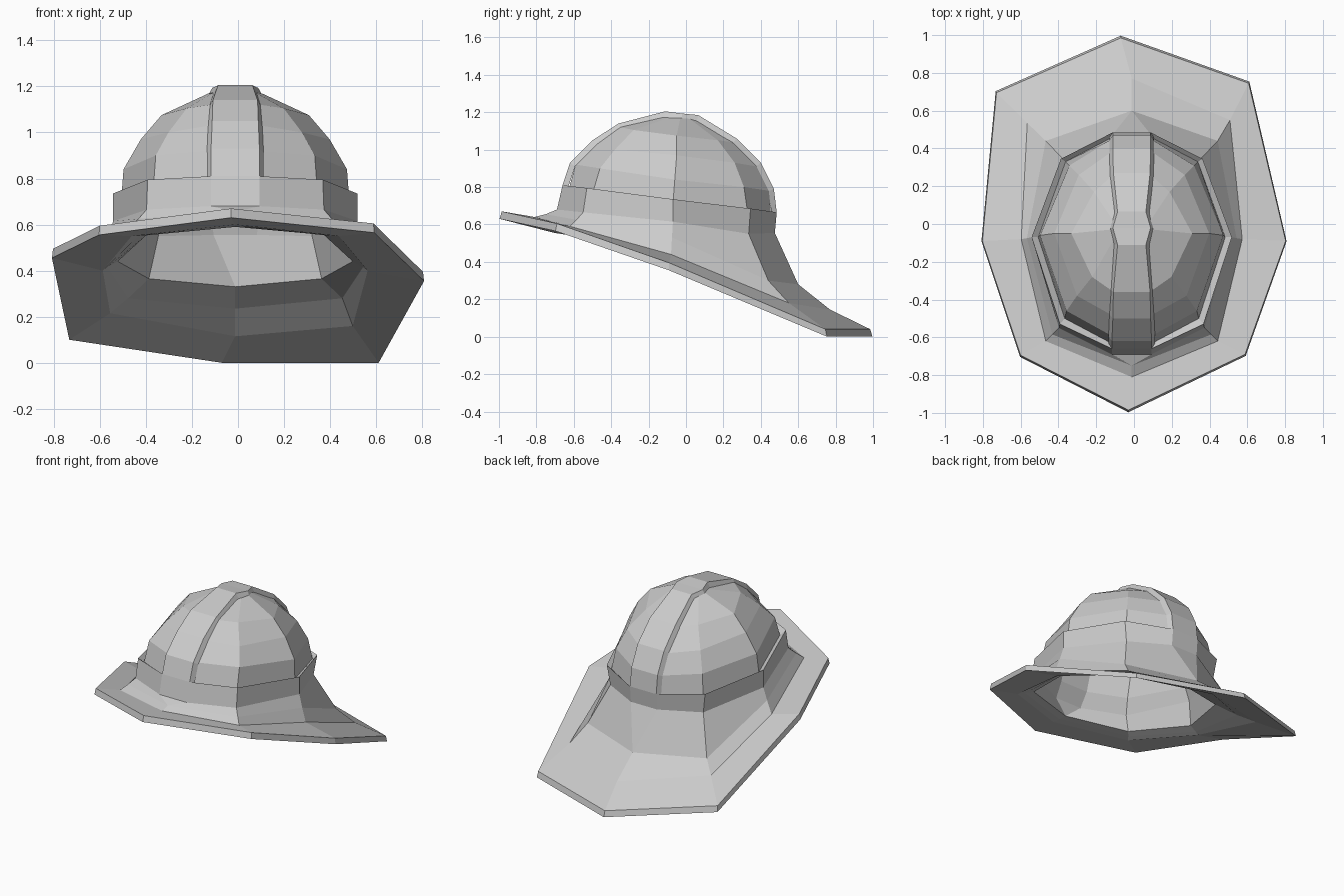
import bpy, bmesh
from mathutils import Vector

CX = -0.012  # middle of the slightly off-centre crown


def ring(half):
    """Ten-column loop from five right-hand points: front ... back, mirrored."""
    right = [Vector((CX + x, y, z)) for x, y, z in half]
    left = [Vector((CX - x, y, z)) for x, y, z in reversed(half)]
    return right + left


def shrink(pts, f, centre=Vector((CX, -0.08, 0.55))):
    return [centre + (p - centre) * f for p in pts]


def loft(name, rings):
    """Skin a stack of closed loops and cap both ends."""
    bm = bmesh.new()
    loops = [[bm.verts.new(p) for p in r] for r in rings]
    n = len(rings[0])
    for a, b in zip(loops, loops[1:]):
        for i in range(n):
            j = (i + 1) % n
            bm.faces.new((a[i], a[j], b[j], b[i]))
    bm.faces.new(loops[0])
    bm.faces.new(loops[-1])
    bmesh.ops.remove_doubles(bm, verts=bm.verts[:], dist=0.0005)
    bmesh.ops.recalc_face_normals(bm, faces=bm.faces[:])
    me = bpy.data.meshes.new(name)
    bm.to_mesh(me)
    bm.free()
    ob = bpy.data.objects.new(name, me)
    bpy.context.collection.objects.link(ob)
    return ob


# crown panels, top to bottom
dome = [ring(h) for h in (
    [(.085, -.12, 1.175), (.1, -.09, 1.17), (.115, -.03, 1.17), (.1, .02, 1.165), (.085, .05, 1.165)],
    [(.11, -.35, 1.12), (.21, -.28, 1.105), (.32, -.05, 1.075), (.2, .17, 1.05), (.11, .25, 1.04)],
    [(.11, -.48, 1.03), (.29, -.38, 1.0), (.41, -.05, .97), (.28, .26, .93), (.11, .38, .91)],
    [(.11, -.59, .92), (.345, -.46, .90), (.485, -.06, .84), (.33, .31, .80), (.11, .445, .78)],
    [(.11, -.63, .78), (.355, -.50, .765), (.495, -.07, .71), (.35, .33, .66), (.11, .455, .64)],
)]

# raised band and flared skirt
skirt = [ring(h) for h in (
    [(.105, -.66, .81), (.38, -.53, .795), (.53, -.07, .735), (.375, .345, .685), (.1, .485, .665)],
    [(.105, -.69, .68), (.385, -.55, .665), (.53, -.07, .615), (.355, .335, .55), (.1, .475, .555)],
    [(0, -.75, .655), (.42, -.585, .625), (.555, -.075, .53), (.455, .44, .30), (0, .60, .28)],
    [(0, -.81, .64), (.455, -.62, .59), (.585, -.08, .44), (.52, .55, .18), (0, .77, .145)],
)]
skirt[3][6] = Vector((-.565, .535, .245))  # left rear corner runs straight

# brim edge, uneven octagon
edge = [Vector(p) for p in (
    (-.03, -.985, .67), (.588, -.69, .605), (.803, -.09, .395), (.607, .745, .04),
    (-.07, .985, .04), (-.728, .695, .14), (-.803, -.09, .495), (-.60, -.695, .595))]
edge = edge[:5] + edge[4:] + edge[:1]
edge_low = [Vector((p.x * 1.006, p.y * 1.012, p.z - .04)) for p in edge]

# underside and head opening
under = [ring(h) for h in (
    [(0, -.80, .60), (.45, -.61, .55), (.575, -.08, .40), (.51, .54, .16), (0, .75, .115)],
    [(0, -.74, .595), (.42, -.57, .55), (.555, -.075, .415), (.465, .43, .28), (0, .61, .235)],
    [(0, -.68, .59), (.385, -.53, .555), (.51, -.07, .44), (.375, .33, .365), (0, .44, .33)],
)]
under[0][6] = Vector((-.555, .525, .215))
lining = [shrink(r, .94) for r in [skirt[1]] + dome[::-1]]

loft("helmet_shell", dome + skirt + [edge, edge_low] + under + lining)

# raised centre strip running front to back over the crown: y, z, half width
path = [(-.66, .81, .105), (-.62, .93, .105), (-.50, 1.05, .1), (-.36, 1.14, .097),
        (-.11, 1.205, .075), (-.02, 1.193, .1), (.065, 1.185, .075), (.27, 1.06, .097),
        (.40, .93, .1), (.47, .79, .1), (.485, .665, .1)]
strips = []
for y, z, w in path:
    top = [Vector((CX + s * w, y, z)) for s in (-1, 1)]
    low = [Vector((CX + s * (w + .018), q.y, q.z))
           for s, q in zip((-1, 1), shrink(top, .95))]
    strips.append([top[0], top[1], low[1], low[0]])
loft("crest_strip", strips)
